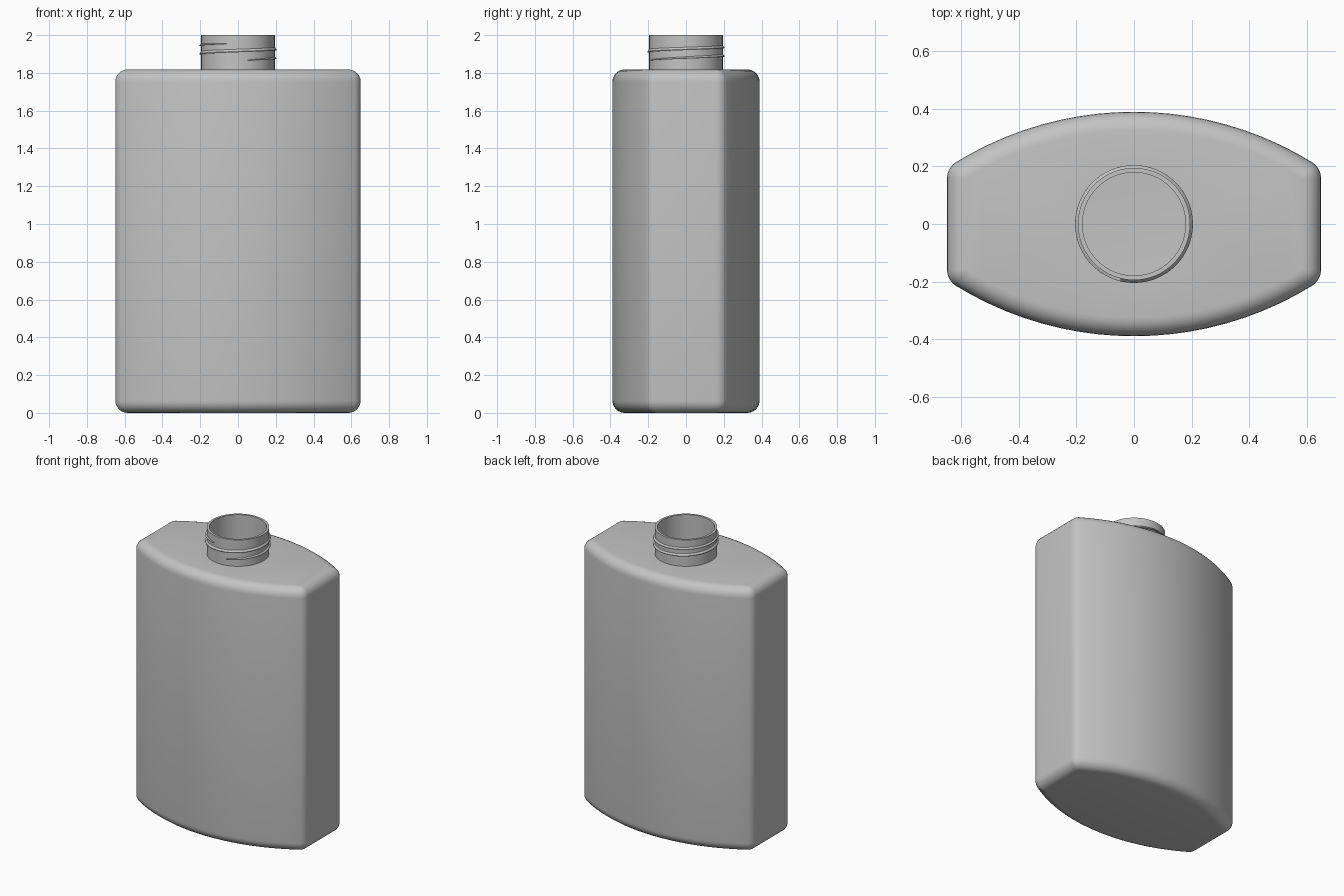
import bpy, bmesh, math

if "Cube" in bpy.data.objects:
    bpy.data.objects.remove(bpy.data.objects["Cube"])

S = 2 / 77                       # bottle drawn in units: 70 body + 7 neck
WIDTH, DEPTH, BODY_H, NECK_H = 50, 30, 70, 7
NECK_R, FILLET, WALL = DEPTH / 4, DEPTH / 12, DEPTH / 50
ARC_SEG, FIL_SEG, NECK_SEG = 20, 6, 64

grey = bpy.data.materials.new("grey")
grey.diffuse_color = (0.55, 0.55, 0.55, 1)
grey.use_nodes = True
grey.node_tree.nodes["Principled BSDF"].inputs["Base Color"].default_value = grey.diffuse_color


def finish(bm, name):
    """Clean the mesh, scale it and make a smooth object."""
    bmesh.ops.remove_doubles(bm, verts=bm.verts[:], dist=1e-4)
    bmesh.ops.recalc_face_normals(bm, faces=bm.faces[:])
    bmesh.ops.scale(bm, vec=(S, S, S), verts=bm.verts[:])
    mesh = bpy.data.meshes.new(name)
    bm.to_mesh(mesh)
    bm.free()
    mesh.materials.append(grey)
    obj = bpy.data.objects.new(name, mesh)
    bpy.context.collection.objects.link(obj)
    bpy.ops.object.select_all(action='DESELECT')
    obj.select_set(True)
    bpy.context.view_layer.objects.active = obj
    bpy.ops.object.shade_smooth_by_angle(angle=math.radians(25))
    return obj


def core_outline():
    """Outline inset by the fillet: (x, y, normal angle) counter-clockwise."""
    half, side = WIDTH / 2, DEPTH / 4
    rad = (half ** 2 + side ** 2) / (2 * side)    # bulging front and back
    cy = DEPTH / 2 - rad
    x_max = half - FILLET
    a = math.asin(x_max / (rad - FILLET))
    arc = []
    for i in range(ARC_SEG + 1):
        t = math.pi / 2 - a + 2 * a * i / ARC_SEG
        arc.append(((rad - FILLET) * math.cos(t), cy + (rad - FILLET) * math.sin(t), t))
    end = arc[0]                                  # round the vertical corners
    corner = [(end[0], end[1], end[2] * i / FIL_SEG) for i in range(FIL_SEG)]
    other = [(-x, y, math.pi - t) for x, y, t in reversed(corner)]
    back = corner + arc + other
    return back + [(-x, -y, t + math.pi) for x, y, t in back]


def bridge(bm, a, b):
    for i in range(len(a)):
        j = (i + 1) % len(a)
        bm.faces.new((a[i], a[j], b[j], b[i]))


def rounded_shell(bm, r):
    """Body wall with rolled edges of radius r; returns the top loop."""
    core, loops = core_outline(), []
    for z, start in ((FILLET, -90), (BODY_H - FILLET, 0)):
        for k in range(FIL_SEG + 1):
            p = math.radians(start + 90 * k / FIL_SEG)
            # keep a tiny offset so the flat ends stay proper loops
            d = max(r * math.cos(p), 0.002)
            loops.append([bm.verts.new((x + d * math.cos(t), y + d * math.sin(t),
                                        z + r * math.sin(p))) for x, y, t in core])
    for a, b in zip(loops, loops[1:]):
        bridge(bm, a, b)
    bm.faces.new(loops[0])
    return loops[-1]


def ring(bm, r, z):
    return [bm.verts.new((r * math.cos(2 * math.pi * i / NECK_SEG),
                          r * math.sin(2 * math.pi * i / NECK_SEG), z))
            for i in range(NECK_SEG)]


def edges_of(bm, loop):
    out = []
    for i, v in enumerate(loop):
        w = loop[(i + 1) % len(loop)]
        out.append(bm.edges.get((v, w)) or bm.edges.new((v, w)))
    return out


# Hollow bottle: outer skin, neck, lip and inner skin as one closed surface
bm = bmesh.new()
outer_top = rounded_shell(bm, FILLET)
inner_top = rounded_shell(bm, FILLET - WALL)
neck = [ring(bm, NECK_R, BODY_H), ring(bm, NECK_R, BODY_H + NECK_H),
        ring(bm, NECK_R - WALL, BODY_H + NECK_H), ring(bm, NECK_R - WALL, BODY_H - WALL)]
for a, b in zip(neck, neck[1:]):
    bridge(bm, a, b)
for shoulder, hole in ((outer_top, neck[0]), (inner_top, neck[3])):
    bmesh.ops.triangle_fill(bm, use_beauty=True,
                            edges=edges_of(bm, shoulder) + edges_of(bm, hole))
finish(bm, "bottle_body")

# Screw thread: two turns, swelling in the middle and tapering to both ends
bm = bmesh.new()
TAU, STEPS = 2 * math.pi, 128
length = math.hypot(TAU, NECK_H / 4)
du, dv = TAU / length, NECK_H / 4 / length


def thread_point(r, along, across):
    u = TAU + TAU * along * du - across * dv
    v = NECK_H / 2 + TAU * along * dv + across * du
    ang = u - math.pi / 2
    return bm.verts.new((r * math.cos(ang), r * math.sin(ang), BODY_H + v))


sections = []
for i in range(STEPS + 1):
    along = -1 + 2 * i / STEPS
    swell = math.sqrt(max(0, 1 - along ** 2)) * NECK_H / 10
    sections.append([thread_point(NECK_R * 0.99, along, 0),
                     thread_point(NECK_R * 1.05, along, 0),
                     thread_point(NECK_R * 1.05, along, swell / 4),
                     thread_point(NECK_R * 0.99, along, swell)])
for a, b in zip(sections, sections[1:]):
    bridge(bm, a, b)
finish(bm, "neck_thread")
